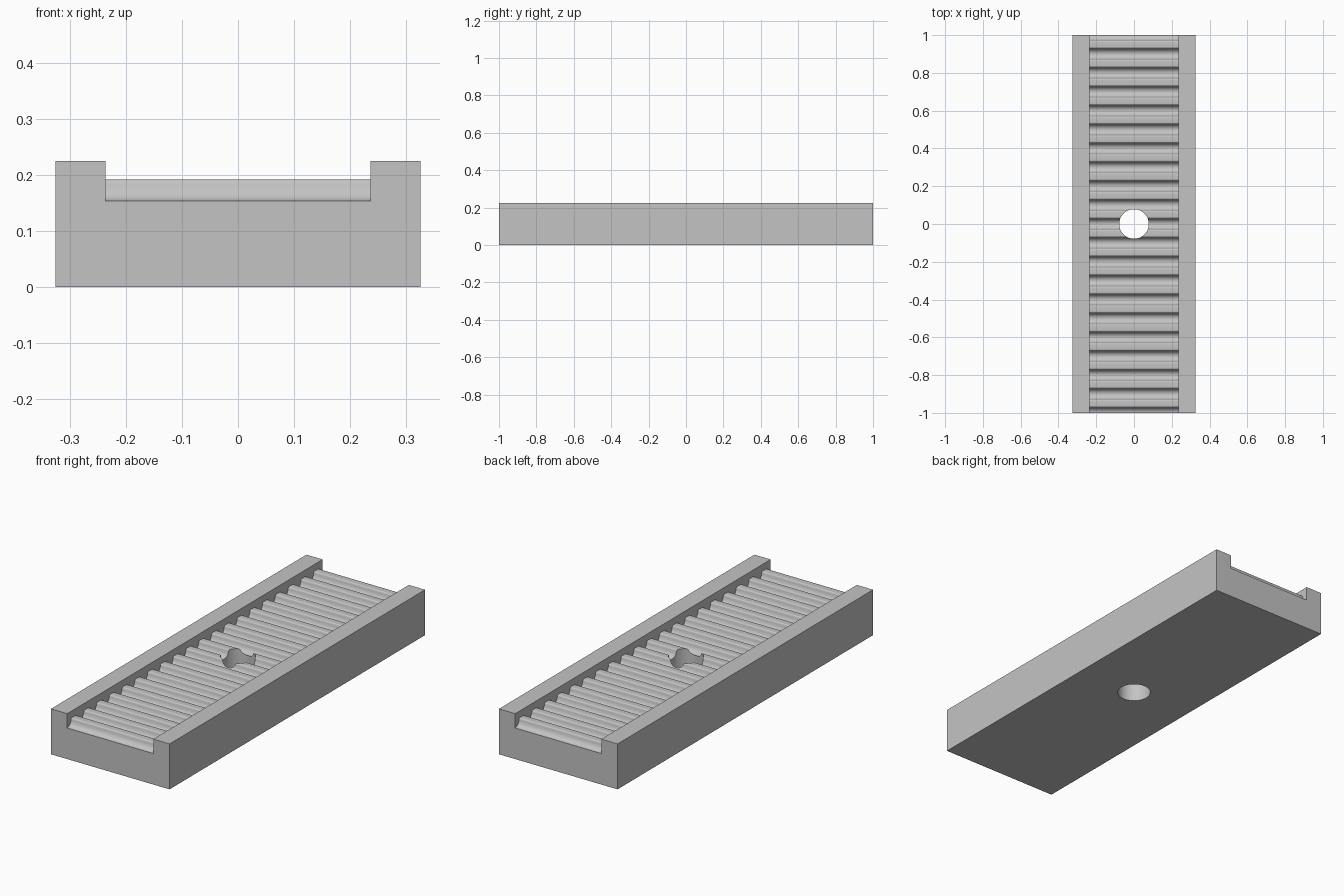
import bpy, bmesh
from math import sin, cos, radians

HALF_W, HALF_L, HEIGHT = 0.325, 1.0, 0.225
CHANNEL = 0.236      # half width of the toothed channel
CREST = 0.192        # height of the tooth tops
PITCH = 0.1
MM = 0.05            # one profile unit in model units
HOLE_R = 0.078

cube = bpy.data.objects.get("Cube")
if cube:
    bpy.data.objects.remove(cube, do_unlink=True)

grey = bpy.data.materials.new("plain_grey")
grey.use_nodes = True
colour = (0.55, 0.55, 0.55, 1)
grey.diffuse_color = colour
grey.node_tree.nodes["Principled BSDF"].inputs["Base Color"].default_value = colour


def arc(cx, cy, r, start, end, steps):
    angles = [radians(start + (end - start) * i / steps) for i in range(steps + 1)]
    return [(cx + r * cos(a), cy + r * sin(a)) for a in angles]


def add_object(name, bm):
    bmesh.ops.recalc_face_normals(bm, faces=bm.faces)
    mesh = bpy.data.meshes.new(name)
    bm.to_mesh(mesh)
    bm.free()
    mesh.materials.append(grey)
    obj = bpy.data.objects.new(name, mesh)
    bpy.context.collection.objects.link(obj)
    return obj


# Right half of one rounded groove, from its floor up to the tooth top
half = arc(0, -0.209, 0.555, -90, -36.5, 7)
half += arc(-0.4, -0.015, 1.0, -28, -8, 5)
half += arc(0.747, -0.15, 0.15, 175, 90, 6)
groove = [(-y, z) for y, z in reversed(half[1:])] + half

# Channel cutter: repeated grooves below, open above
profile = [(i * PITCH + y * MM, CREST + z * MM) for i in range(-10, 11) for y, z in groove]
profile += [(profile[-1][0], 0.4), (profile[0][0], 0.4)]
bm = bmesh.new()
face = bm.faces.new([bm.verts.new((-CHANNEL, y, z)) for y, z in profile])
out = bmesh.ops.extrude_face_region(bm, geom=[face])
moved = [g for g in out["geom"] if isinstance(g, bmesh.types.BMVert)]
bmesh.ops.translate(bm, verts=moved, vec=(2 * CHANNEL, 0, 0))
channel_cutter = add_object("channel_cutter", bm)

# Screw hole cutter
bm = bmesh.new()
bmesh.ops.create_cone(bm, cap_ends=True, segments=64, radius1=HOLE_R, radius2=HOLE_R, depth=1)
hole_cutter = add_object("hole_cutter", bm)

# Plate with side rails
bm = bmesh.new()
bmesh.ops.create_cube(bm, size=1)
bmesh.ops.scale(bm, verts=bm.verts, vec=(2 * HALF_W, 2 * HALF_L, HEIGHT))
bmesh.ops.translate(bm, verts=bm.verts, vec=(0, 0, HEIGHT / 2))
plate = add_object("toothed_plate", bm)

bpy.ops.object.select_all(action="DESELECT")
plate.select_set(True)
bpy.context.view_layer.objects.active = plate
for cutter in (channel_cutter, hole_cutter):
    mod = plate.modifiers.new(cutter.name, "BOOLEAN")
    mod.operation = "DIFFERENCE"
    mod.solver = "EXACT"
    mod.object = cutter
    bpy.ops.object.modifier_apply(modifier=mod.name)
    bpy.data.objects.remove(cutter, do_unlink=True)

bpy.ops.object.shade_smooth_by_angle(angle=radians(30))
